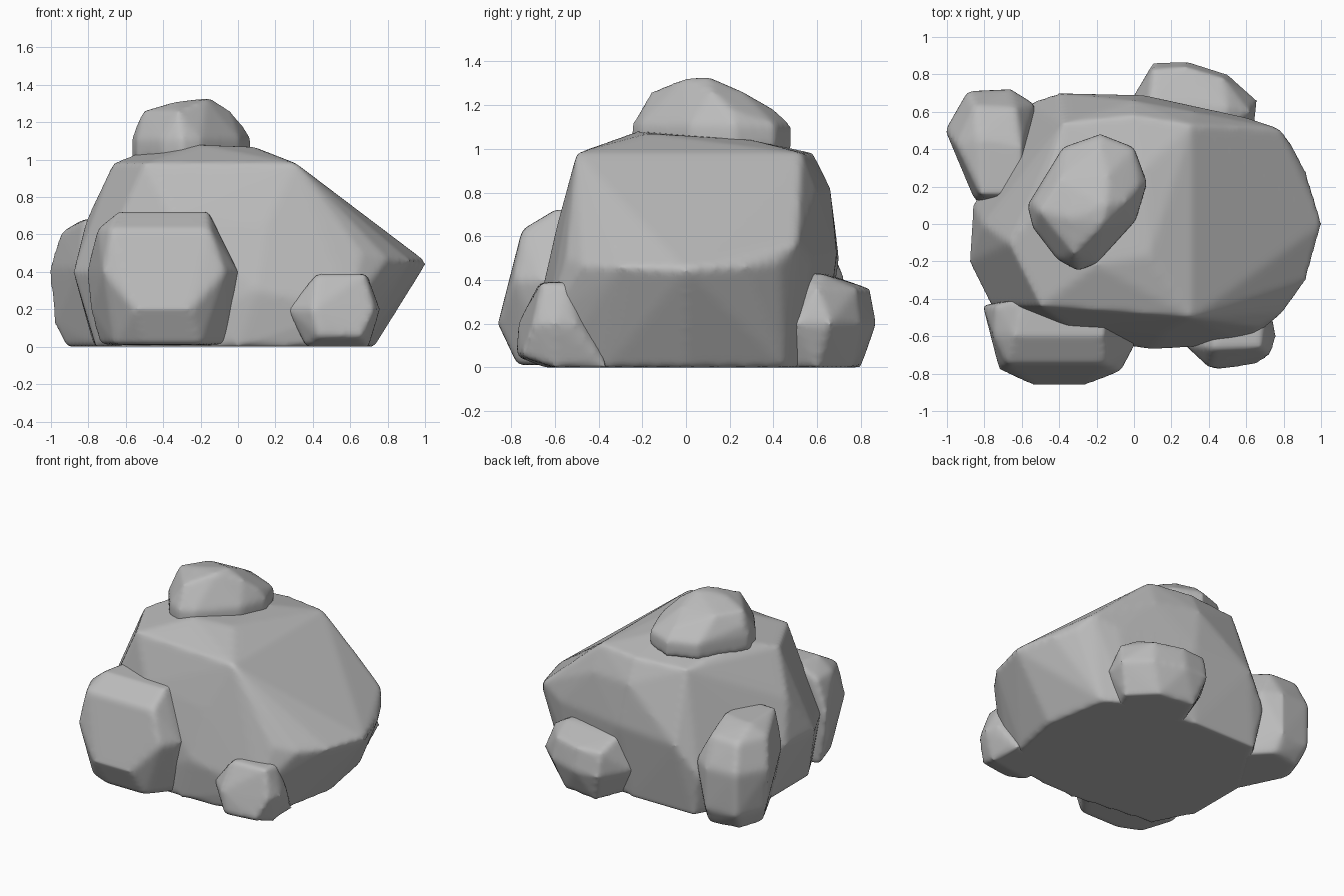
import bpy
import bmesh

cube = bpy.data.objects.get("Cube")
if cube:
    bpy.data.objects.remove(cube, do_unlink=True)

# One plain stone colour
stone = bpy.data.materials.new("stone grey")
stone.use_nodes = True
grey = (.5, .5, .5, 1)
stone.diffuse_color = grey
stone.node_tree.nodes["Principled BSDF"].inputs["Base Color"].default_value = grey


def rock(name, corners, softness):
    """Wrap a faceted stone around its corner points and wear its edges down."""
    mesh = bpy.data.meshes.new(name)
    bm = bmesh.new()
    for corner in corners:
        bm.verts.new(corner)
    bmesh.ops.convex_hull(bm, input=bm.verts)
    unused = [v for v in bm.verts if not v.link_faces]
    bmesh.ops.delete(bm, geom=unused, context="VERTS")
    bmesh.ops.recalc_face_normals(bm, faces=bm.faces)
    bm.to_mesh(mesh)
    bm.free()

    obj = bpy.data.objects.new(name, mesh)
    bpy.context.collection.objects.link(obj)
    mesh.materials.append(stone)

    remesh = obj.modifiers.new("even surface", "REMESH")
    remesh.mode = "VOXEL"
    remesh.voxel_size = .02
    remesh.use_smooth_shade = True
    worn = obj.modifiers.new("worn edges", "SMOOTH")
    worn.factor = .5
    worn.iterations = softness
    return obj


def ring(z, *outline):
    """Level ring of corners at height z."""
    return [(x, y, z) for x, y in outline]


# Main boulder: flat base, wedge-shaped end, sloping crown
base = ring(0, (-.76, -.3), (-.62, -.56), (0, -.64), (.55, -.6), (.66, -.36),
            (.73, 0), (.65, .45), (.5, .54), (0, .62), (-.5, .62), (-.77, .2))
wedge = [(1.01, 0, .45), (.92, -.3, .46), (.8, -.47, .47), (.66, -.55, .5),
         (.92, .28, .46), (.84, .43, .48), (.78, .51, .57)]
front = [(-.76, -.44, .4), (.1, -.67, .3), (.6, -.64, .2),
         (-.35, -.55, .7), (.15, -.59, .65)]
back = [(-.4, .7, .5), (.05, .69, .52), (.6, .57, .5), (-.55, .65, .3),
        (0, .66, .82), (.32, .6, .8)]
left = [(-.88, -.2, .4), (-.86, .1, .4), (-.81, 0, .68)]
shoulder = ring(.98, (.31, -.5), (.31, .53), (0, .58), (-.38, .54),
                (-.67, -.1), (-.5, -.44))
crown = [(-.2, -.22, 1.08), (.08, -.17, 1.07), (-.5, .1, 1.05), (.06, .3, 1.04)]
rock("main_boulder", base + wedge + front + back + left + shoulder + crown, 6)

# Large stone leaning on the front
rock("front_large_stone",
     ring(.01, (-.74, -.45), (-.66, -.7), (-.5, -.77), (-.2, -.77), (-.06, -.6), (-.1, -.4))
     + ring(.2, (-.55, -.86), (-.25, -.86), (-.79, -.48))
     + ring(.4, (-.81, -.43), (-.72, -.78), (0, -.66), (-.07, -.79), (0, -.5))
     + ring(.63, (-.75, -.6), (-.68, -.75), (-.15, -.75), (-.74, -.43))
     + ring(.72, (-.64, -.6), (-.16, -.6), (-.6, -.4), (-.15, -.4)), 8)

# Small stone at the front corner, tapering into the boulder
rock("front_small_stone",
     ring(0, (.36, -.65), (.7, -.6), (.68, -.36), (.4, -.4))
     + ring(.05, (.44, -.78), (.66, -.75))
     + ring(.2, (.26, -.64), (.4, -.77), (.76, -.6), (.73, -.7), (.74, -.5))
     + ring(.39, (.42, -.67), (.68, -.66), (.69, -.54), (.45, -.45)), 6)

# Stone at the back left corner, leaning inwards
rock("back_corner_stone",
     ring(0, (-.92, .45), (-.86, .62), (-.65, .66), (-.5, .5), (-.75, .1))
     + ring(.12, (-.98, .5), (-.89, .7), (-.66, .72))
     + ring(.42, (-1.01, .5), (-.89, .71), (-.66, .72), (-.85, .12), (-.53, .64))
     + ring(.61, (-.95, .42), (-.85, .63), (-.63, .62))
     + ring(.68, (-.82, .15), (-.83, .46), (-.6, .15), (-.6, .42)), 8)

# Low stone at the back
rock("back_low_stone",
     ring(0, (.08, .6), (.16, .8), (.42, .76), (.58, .6), (.5, .4), (.1, .4))
     + ring(.2, (-.03, .64), (.1, .86), (.28, .87), (.5, .8), (.66, .66), (.64, .5))
     + ring(.36, (.1, .83), (.28, .84), (.48, .78), (.62, .6))
     + ring(.43, (.08, .64), (.5, .62), (.45, .45), (.1, .45)), 6)

# Cap stone resting on the crown, upright below and sloping above
cap_outline = [(-.3, -.25), (-.2, -.21), (-.41, -.19), (-.57, .1), (-.54, -.02),
               (-.38, .41), (-.18, .48), (0, .41), (.07, .22), (.01, .02)]
rock("cap_stone",
     ring(1, *cap_outline) + ring(1.11, *cap_outline)
     + ring(1.18, (-.18, .4), (.03, .2), (-.54, .12))
     + ring(1.26, (-.32, -.16), (-.51, .07), (-.4, .24), (-.04, .12), (-.14, .26))
     + [(-.34, .03, 1.31), (-.17, -.01, 1.32), (-.15, .1, 1.33)], 6)
